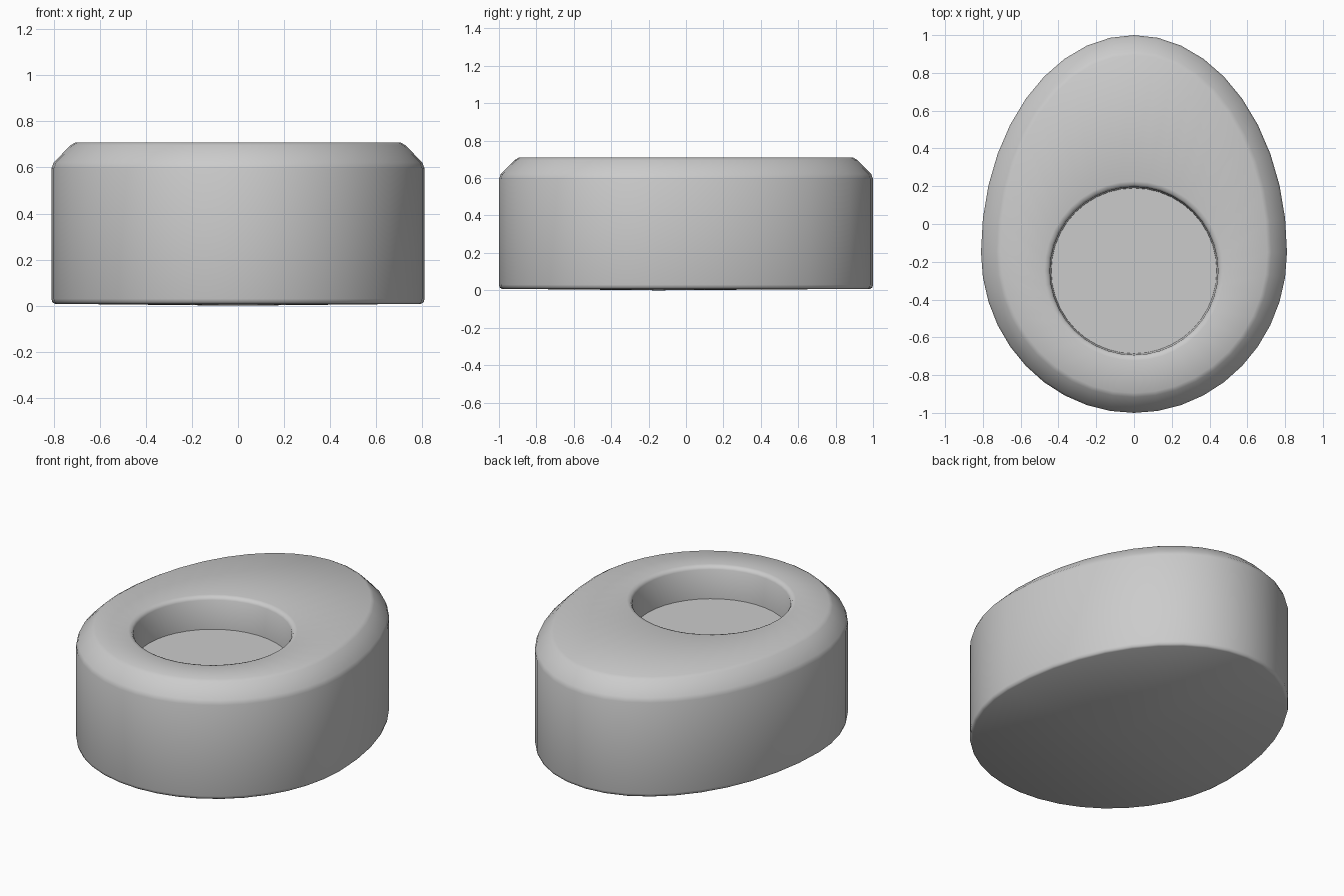
import bpy, bmesh
from math import sin, cos, tau, radians

cube = bpy.data.objects.get("Cube")
if cube:
    bpy.data.objects.remove(cube, do_unlink=True)

SEGMENTS = 40

grey = bpy.data.materials.new("light grey")
grey.use_nodes = True
color = (0.6, 0.6, 0.6, 1)
grey.diffuse_color = color
grey.node_tree.nodes["Principled BSDF"].inputs["Base Color"].default_value = color

bm = bmesh.new()


def egg_ring(inset, z):
    """Egg outline: two half ellipses, longer towards the back."""
    ring = []
    for i in range(SEGMENTS):
        a = tau * i / SEGMENTS
        reach = 1.15 if sin(a) > 0 else 0.85
        ring.append(bm.verts.new(((0.81 - inset) * cos(a),
                                  -0.15 + (reach - inset) * sin(a), z)))
    return ring


def round_ring(radius, z):
    return [bm.verts.new((radius * cos(tau * i / SEGMENTS),
                          -0.248 + radius * sin(tau * i / SEGMENTS), z))
            for i in range(SEGMENTS)]


# Outer shell from the base edge, over the top bevel, down into the round recess
shell = [(0.015, 0.008), (0.004, 0.015), (0, 0.03), (0, 0.595), (0.01, 0.622),
         (0.083, 0.696), (0.105, 0.709)]
recess = [(0.475, 0.709), (0.455, 0.704), (0.445, 0.688), (0.438, 0.51)]
rings = [egg_ring(*p) for p in shell] + [round_ring(*p) for p in recess]
for low, high in zip(rings, rings[1:]):
    for i in range(SEGMENTS):
        j = (i + 1) % SEGMENTS
        bm.faces.new((low[i], low[j], high[j], high[i]))

# Recess floor and slightly domed underside
bm.faces.new(rings[-1])
centre = bm.verts.new((0, -0.15, 0))
for i in range(SEGMENTS):
    bm.faces.new((rings[0][(i + 1) % SEGMENTS], rings[0][i], centre))

bmesh.ops.recalc_face_normals(bm, faces=bm.faces)
mesh = bpy.data.meshes.new("egg_shaped_holder")
bm.to_mesh(mesh)
bm.free()
mesh.materials.append(grey)
holder = bpy.data.objects.new("egg_shaped_holder", mesh)
bpy.context.collection.objects.link(holder)

bpy.ops.object.select_all(action="DESELECT")
holder.select_set(True)
bpy.context.view_layer.objects.active = holder
bpy.ops.object.shade_smooth_by_angle(angle=radians(50))
